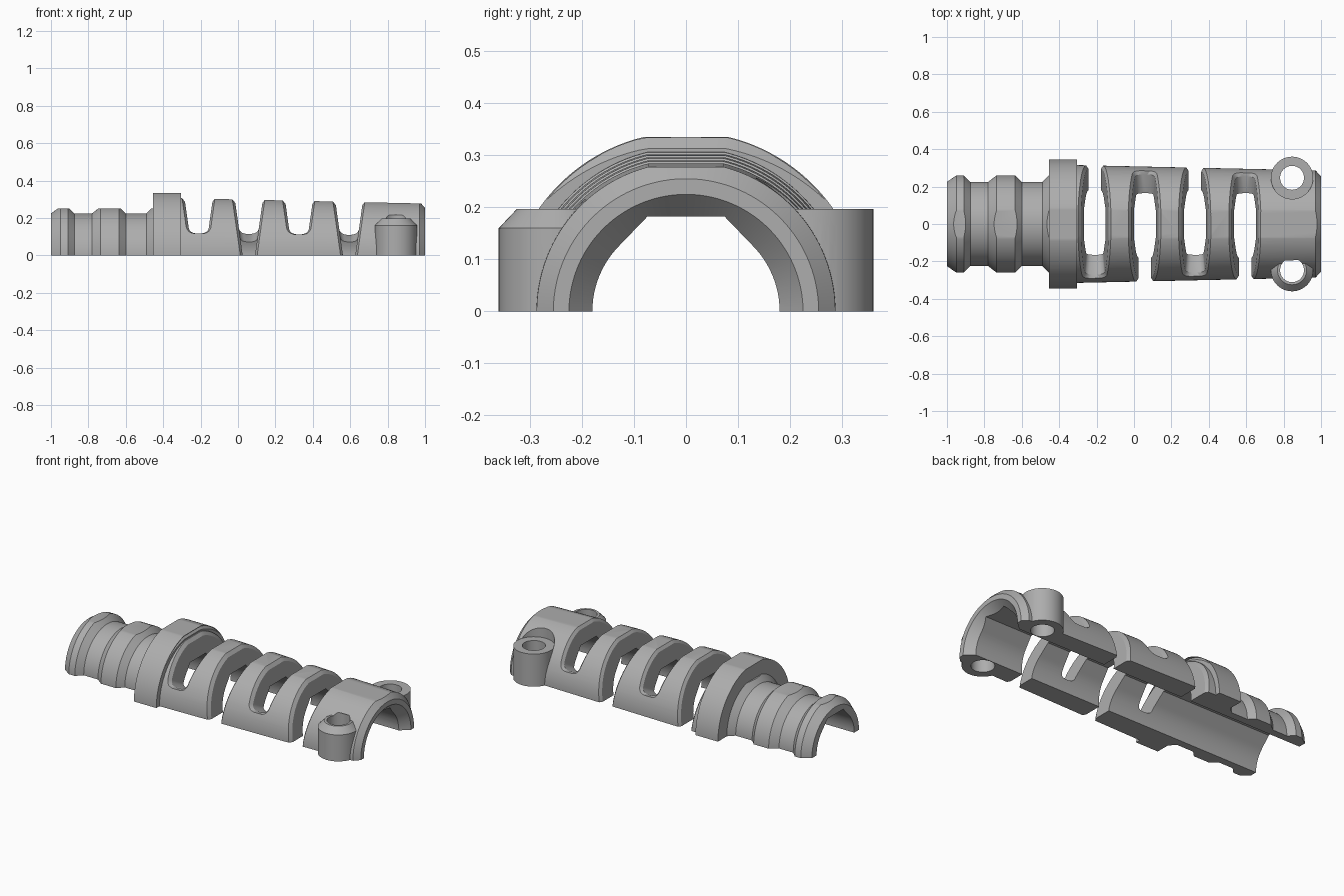
import bpy, bmesh
from math import sin, cos, pi, sqrt

if "Cube" in bpy.data.objects:
    bpy.data.objects.remove(bpy.data.objects["Cube"])

grey = bpy.data.materials.new("plain_grey")
grey.use_nodes = True
colour = (0.42, 0.42, 0.42, 1)
grey.diffuse_color = colour
grey.node_tree.nodes["Principled BSDF"].inputs["Base Color"].default_value = colour


def loft(name, rings):
    """Solid through a series of equal-sized rings, capped at both ends."""
    bm = bmesh.new()
    rows = [[bm.verts.new(p) for p in ring] for ring in rings]
    n = len(rows[0])
    for a, b in zip(rows, rows[1:]):
        for i in range(n):
            j = (i + 1) % n
            bm.faces.new((a[i], a[j], b[j], b[i]))
    bm.faces.new(rows[0])
    bm.faces.new(rows[-1])
    bmesh.ops.recalc_face_normals(bm, faces=bm.faces)
    mesh = bpy.data.meshes.new(name)
    bm.to_mesh(mesh)
    bm.free()
    obj = bpy.data.objects.new(name, mesh)
    bpy.context.collection.objects.link(obj)
    mesh.materials.append(grey)
    return obj


def lathe_x(name, profile, n=128):
    return loft(name, [[(x, r * cos(2 * pi * (i + .5) / n), r * sin(2 * pi * (i + .5) / n))
                        for i in range(n)] for x, r in profile])


def lathe_z(name, x, y, profile, n=48):
    return loft(name, [[(x + r * cos(2 * pi * i / n), y + r * sin(2 * pi * i / n), z)
                        for i in range(n)] for z, r in profile])


def combine(target, tool, operation):
    mod = target.modifiers.new(tool.name, 'BOOLEAN')
    mod.operation = operation
    mod.solver = 'EXACT'
    mod.object = tool
    bpy.context.view_layer.objects.active = target
    bpy.ops.object.modifier_apply(modifier=mod.name)
    bpy.data.objects.remove(tool)


# Outer shell: ribbed neck, collar and tapered body
body = lathe_x("strain_relief_half", [
    (-1, .225), (-.95, .26), (-.91, .26), (-.875, .225), (-.78, .225), (-.735, .26),
    (-.635, .26), (-.6, .225), (-.49, .225), (-.455, .26), (-.455, .345),
    (-.305, .345), (-.305, .315), (.97, .287), (1, .255)])

# Flat along the top
flat = [(-1.1, .25), (-.455, .25), (-.455, .335), (-.305, .335), (-.305, .306),
        (1.1, .275), (1.1, .6), (-1.1, .6)]
combine(body, loft("top_flat_cutter", [[(x, y, z) for x, z in flat] for y in (-.5, .5)]),
        'DIFFERENCE')

# Screw bosses: plain one with a spot face at the back, bevelled one in front
BX, BY, BR = .845, .247, .113
combine(body, lathe_z("spot_face_cutter", BX, BY, [(.197, BR), (.5, BR)]), 'DIFFERENCE')
combine(body, lathe_z("back_boss", BX, BY, [(-.1, BR), (.197, BR)]), 'UNION')
combine(body, lathe_z("front_boss", BX, -BY, [(-.1, BR), (.16, BR), (.197, .078)]), 'UNION')
for side, top in ((1, .5), (-1, .215)):
    combine(body, lathe_z("screw_hole_cutter", BX, side * BY, [(-.2, .064), (top, .064)]),
            'DIFFERENCE')

# Bore: round sides, faceted ceiling, countersunk outer end
R = .18
half = [(R, -.2)] + [(R * cos(pi / 4 * i / 12), R * sin(pi / 4 * i / 12)) for i in range(13)]
half.append((R * .414, R + .002))
outline = half + [(-y, z) for y, z in reversed(half)]
combine(body, loft("bore_cutter", [[(x, y, z) for y, z in outline] for x in (-1.1, 1.1)]),
        'DIFFERENCE')
combine(body, lathe_x("countersink_cutter", [(.94, .171), (1.03, .252)]), 'DIFFERENCE')


# Flexible slots: open on alternate sides, drafted, with chamfered rims
def slot(cx, side):
    shell = .315 - .022 * (cx + .305)
    top = .306 - .0221 * (cx + .305)
    start, fillet, steps = .41, .035, 48
    angles = [start + fillet / shell * k / 8 for k in range(8)]
    first = start + fillet / shell
    angles += [first + (pi + .2 - first) * k / steps for k in range(steps + 1)]
    rings = []
    for a in angles:
        d = min(shell * (a - start), fillet)
        inset = fillet - sqrt(max(fillet ** 2 - (fillet - d) ** 2, 0))
        rim = min(shell, top / max(sin(a), .1))
        ring = []
        for r, grow in ((.1, 0), (rim - .018, 0), (rim + .03, .032)):
            t = a - grow * 2 * (1 - d / fillet)
            w = .033 + .14 * max(r * sin(a), 0) - inset + grow
            ring.append((w, -side * r * cos(t), r * sin(t)))
        rings.append([(cx - w, y, z) for w, y, z in ring] +
                     [(cx + w, y, z) for w, y, z in reversed(ring)])
    return loft("slot_cutter", rings)


for i in range(4):
    combine(body, slot(-.21 + .268 * i, 1 if i % 2 == 0 else -1), 'DIFFERENCE')

# Flat parting face on the ground
combine(body, loft("parting_cutter", [[(x, y, z) for x, y in
        ((-2, -1), (2, -1), (2, 1), (-2, 1))] for z in (-1, 0)]), 'DIFFERENCE')

bpy.ops.object.select_all(action='DESELECT')
body.select_set(True)
bpy.context.view_layer.objects.active = body
bpy.ops.object.shade_smooth_by_angle(angle=.5)
